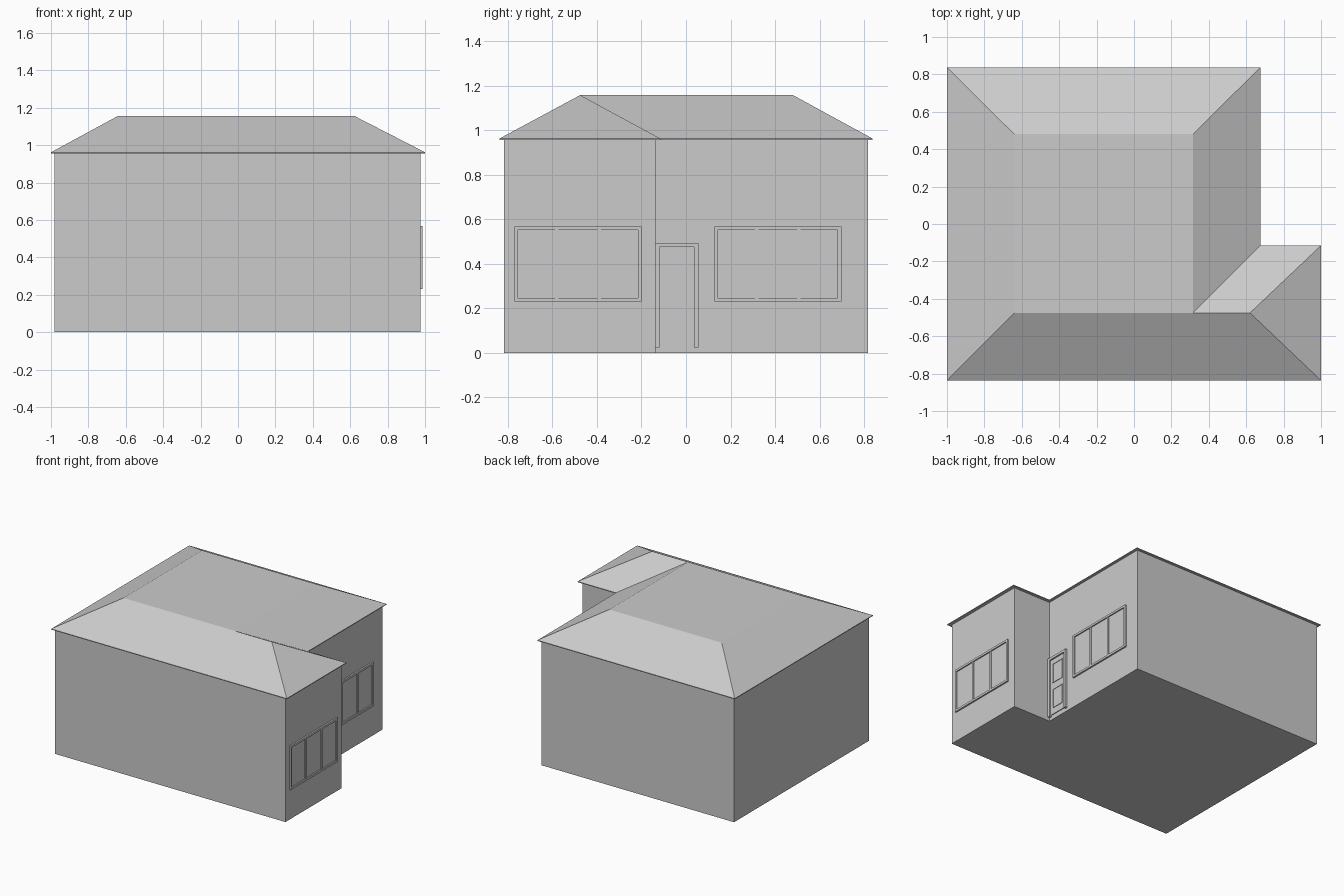
import bpy, bmesh

if "Cube" in bpy.data.objects:
    bpy.data.objects.remove(bpy.data.objects["Cube"])

EAVE, RIDGE = 0.962, 1.157
WING_X, MAIN_X = 0.975, 0.655     # two wall planes facing right


def finish(bm, name):
    bmesh.ops.recalc_face_normals(bm, faces=bm.faces[:])
    me = bpy.data.meshes.new(name)
    bm.to_mesh(me)
    bm.free()
    ob = bpy.data.objects.new(name, me)
    bpy.context.collection.objects.link(ob)
    return ob


def box(bm, x0, x1, y0, y1, z0, z1):
    vs = bmesh.ops.create_cube(bm, size=1)["verts"]
    for v in vs:
        v.co.x = x1 if v.co.x > 0 else x0
        v.co.y = y1 if v.co.y > 0 else y0
        v.co.z = z1 if v.co.z > 0 else z0


def frame(bm, x0, x1, y0, y1, z0, z1, w):
    box(bm, x0, x1, y0, y0 + w, z0, z1)
    box(bm, x0, x1, y1 - w, y1, z0, z1)
    box(bm, x0, x1, y0 + w, y1 - w, z1 - w, z1)
    box(bm, x0, x1, y0 + w, y1 - w, z0, z0 + w)


# L-shaped walls
bm = bmesh.new()
plan = [(-0.98, -0.817), (WING_X, -0.817), (WING_X, -0.137),
        (MAIN_X, -0.137), (MAIN_X, 0.817), (-0.98, 0.817)]
base = bm.faces.new([bm.verts.new((x, y, 0)) for x, y in plan])
ext = bmesh.ops.extrude_face_region(bm, geom=[base], use_keep_orig=True)
for v in ext["geom"]:
    if isinstance(v, bmesh.types.BMVert):
        v.co.z = EAVE - 0.004
finish(bm, "walls")

# Hipped roof with flat top, thin eave edge and a ridge over the wing
bm = bmesh.new()
eaves = [(-1, -0.837), (1, -0.837), (1, -0.115),
         (0.675, -0.115), (0.675, 0.837), (-1, 0.837)]
tops = [(-0.64, -0.475), (0.315, -0.475), (0.62, -0.475),
        (0.315, 0.48), (-0.64, 0.48)]
low = [bm.verts.new((x, y, EAVE - 0.006)) for x, y in eaves]
e = [bm.verts.new((x, y, EAVE)) for x, y in eaves]
t = [bm.verts.new((x, y, RIDGE)) for x, y in tops]
for i in range(6):
    j = (i + 1) % 6
    bm.faces.new((low[i], low[j], e[j], e[i]))
bm.faces.new(low[::-1])
for f in ((e[0], e[1], t[2], t[1], t[0]),      # front slope
          (e[1], e[2], t[2]),                  # wing end
          (e[2], e[3], t[1], t[2]),            # wing back slope
          (e[3], e[4], t[3], t[1]),            # right slope
          (e[4], e[5], t[4], t[3]),            # back slope
          (e[5], e[0], t[0], t[4]),            # left slope
          (t[0], t[1], t[3], t[4])):           # flat top
    bm.faces.new(f)
finish(bm, "roof")


# Three-pane windows
def window(name, x, y0, y1, z0=0.23, z1=0.567):
    bm = bmesh.new()
    frame(bm, x - 0.005, x + 0.012, y0, y1, z0, z1, 0.016)
    box(bm, x - 0.005, x + 0.003, y0 + 0.016, y1 - 0.016, z0 + 0.016, z1 - 0.016)
    for k in (1, 2):
        y = y0 + (y1 - y0) * k / 3
        box(bm, x - 0.005, x + 0.009, y - 0.008, y + 0.008, z0 + 0.016, z1 - 0.016)
    finish(bm, name)


window("wing_window", WING_X, -0.77, -0.20)
window("main_window", MAIN_X, 0.127, 0.697)

# Door casing: two jambs and a head
bm = bmesh.new()
box(bm, MAIN_X - 0.005, MAIN_X + 0.018, -0.136, -0.118, 0.025, 0.493)
box(bm, MAIN_X - 0.005, MAIN_X + 0.018, 0.037, 0.055, 0.025, 0.493)
box(bm, MAIN_X - 0.005, MAIN_X + 0.018, -0.118, 0.037, 0.475, 0.493)
finish(bm, "door_casing")

# Door leaf with two moulded panels
bm = bmesh.new()
box(bm, MAIN_X - 0.005, MAIN_X + 0.006, -0.118, 0.037, 0.035, 0.475)
for z0, z1 in ((0.083, 0.235), (0.285, 0.44)):
    frame(bm, MAIN_X, MAIN_X + 0.010, -0.094, 0.010, z0, z1, 0.006)
finish(bm, "door_leaf")
